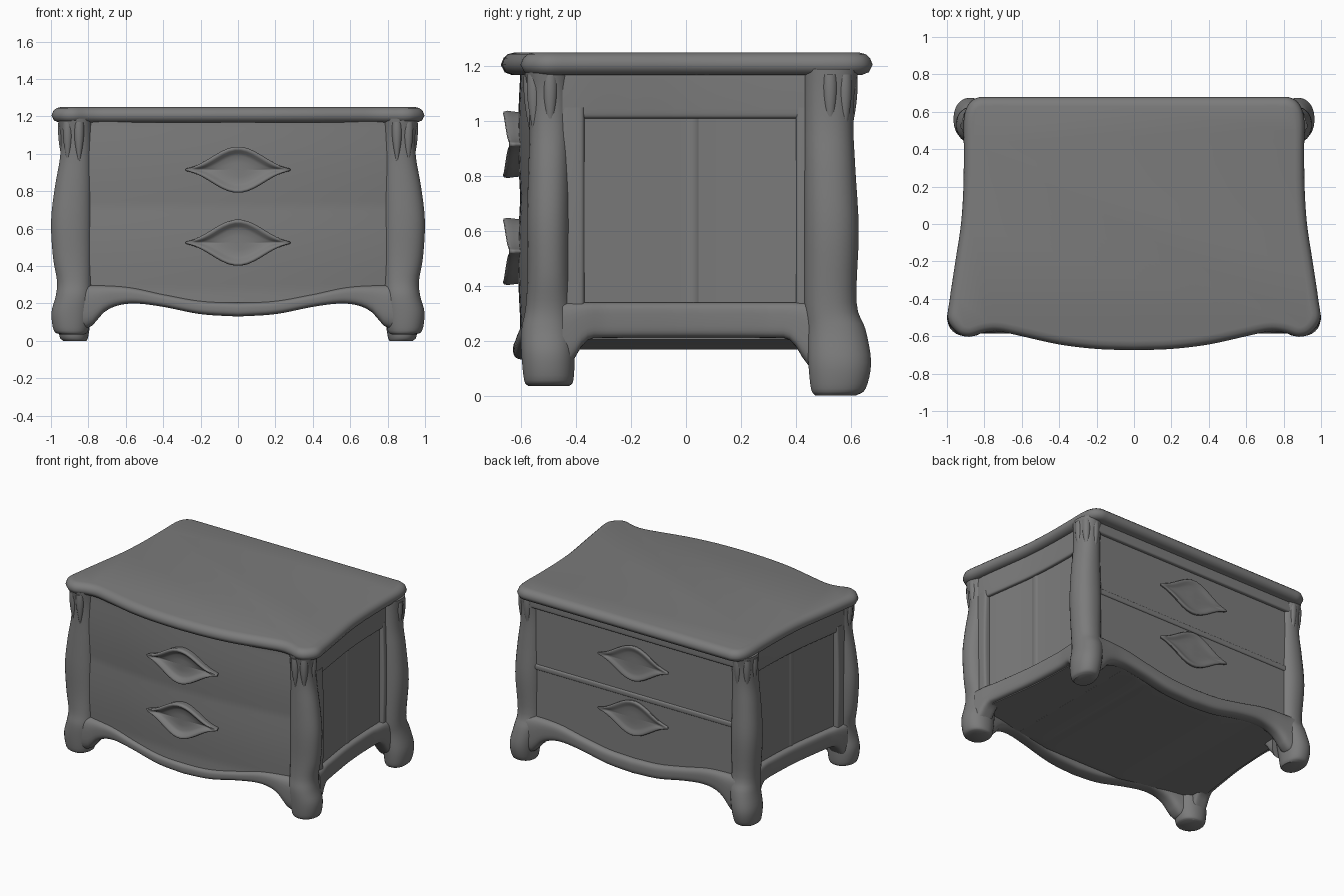
import bpy, bmesh, math
from mathutils import Vector

cube = bpy.data.objects.get("Cube")
if cube:
    bpy.data.objects.remove(cube, do_unlink=True)

GREY = (0.2, 0.2, 0.2, 1)
paint = bpy.data.materials.new("grey_finish")
paint.use_nodes = True
paint.diffuse_color = GREY
bsdf = paint.node_tree.nodes["Principled BSDF"]
bsdf.inputs["Base Color"].default_value = GREY
bsdf.inputs["Roughness"].default_value = 0.7


def spline(knots, steps=5):
    """Smooth path through knots of any dimension."""
    k = [Vector(p) for p in knots]
    k = [k[0] * 2 - k[1]] + k + [k[-1] * 2 - k[-2]]
    out = []
    for a, b, c, d in zip(k, k[1:], k[2:], k[3:]):
        for i in range(steps):
            t = i / steps
            out.append(0.5 * (2 * b + (c - a) * t + (2 * a - 5 * b + 4 * c - d) * t * t
                              + (3 * b - a - 3 * c + d) * t ** 3))
    return out + [k[-2]]


def lookup(knots, v):
    """Linear interpolation in (input, output) pairs."""
    for (a, fa), (b, fb) in zip(knots, knots[1:]):
        if v <= b:
            return fa + (fb - fa) * max(0, (v - a) / (b - a))
    return knots[-1][1]


def curve(knots):
    pts = spline(knots, 8)
    return lambda v: lookup(pts, v)


def rounded(a0, a1, b0, b1, power=5, n=28):
    """Rounded rectangle as pairs."""
    def warp(c):
        return math.copysign(abs(c) ** (2 / power), c)
    pts = []
    for i in range(n):
        t = math.tau * (i + 0.5) / n
        pts.append(((a0 + a1) / 2 + (a1 - a0) / 2 * warp(math.cos(t)),
                    (b0 + b1) / 2 + (b1 - b0) / 2 * warp(math.sin(t))))
    return pts


def loft(name, rings, mirror=False, angle=40):
    """Skin closed rings of equal length and cap both ends."""
    bm = bmesh.new()
    vs = [[bm.verts.new(p) for p in ring] for ring in rings]
    n = len(vs[0])
    for r, s in zip(vs, vs[1:]):
        for i in range(n):
            j = (i + 1) % n
            bm.faces.new((r[i], r[j], s[j], s[i]))
    bm.faces.new(vs[0])
    bm.faces.new(vs[-1])
    bmesh.ops.recalc_face_normals(bm, faces=bm.faces)
    mesh = bpy.data.meshes.new(name)
    bm.to_mesh(mesh)
    bm.free()
    mesh.materials.append(paint)
    ob = bpy.data.objects.new(name, mesh)
    bpy.context.collection.objects.link(ob)
    if mirror:
        ob.modifiers.new("mirror", "MIRROR").use_mirror_merge = False
    bpy.ops.object.select_all(action="DESELECT")
    bpy.context.view_layer.objects.active = ob
    ob.select_set(True)
    bpy.ops.object.shade_smooth_by_angle(angle=math.radians(angle))
    return ob


def span(a, b, n):
    return [a + (b - a) * i / n for i in range(n + 1)]


# Plan curves of the case: bowed front and waisted sides
def front_y(x):
    return -0.612 + 0.11 * x * x


side_x = curve([(-0.55, 0.985), (-0.4, 0.98), (-0.2, 0.952), (0, 0.925),
                (0.2, 0.912), (0.4, 0.908), (0.6, 0.908)])

# Top slab with a rounded edge
half = spline([(0, -0.675), (0.2, -0.668), (0.4, -0.644), (0.6, -0.6), (0.72, -0.575),
               (0.8, -0.58), (0.88, -0.603), (0.945, -0.582), (0.995, -0.51), (0.985, -0.4),
               (0.955, -0.2), (0.925, 0), (0.912, 0.2), (0.91, 0.4), (0.91, 0.56),
               (0.885, 0.64), (0.835, 0.676), (0.77, 0.68), (0.66, 0.68), (0.45, 0.68),
               (0.2, 0.68), (0, 0.68)])
outline = half + [Vector((-p.x, p.y)) for p in half[-2:0:-1]]
slab = []
for z, inset in [(1.168, 0.04), (1.178, 0.014), (1.205, 0), (1.23, 0.01), (1.244, 0.026), (1.25, 0.05)]:
    ring = []
    for i, p in enumerate(outline):
        d = (outline[(i + 1) % len(outline)] - outline[i - 1]).normalized()
        ring.append((p.x - d.y * inset, p.y + d.x * inset, z))
    slab.append(ring)
loft("top_slab", slab, angle=50)

# Case core: two gently swelling drawer fronts, recessed sides and back
core = []
for z in span(0.205, 1.19, 40):
    swell = 0.008 * abs(math.sin(math.pi * (z - 0.27) / 0.45))
    ring = [(x, front_y(x) + 0.008 - swell, z) for x in span(-0.84, 0.84, 28)]
    ring += [(side_x(y) - 0.072, y, z) for y in span(-0.46, 0.5, 12)]
    ring += [(0.8, 0.585, z), (-0.8, 0.585, z)]
    ring += [(0.072 - side_x(y), y, z) for y in span(0.5, -0.46, 12)]
    core.append(ring)
loft("case_body", core)

# Corner posts with feet: height, outer x, inner x, outer y, inner y
front_post = [(0.035, 0.95, 0.82, -0.575, -0.425), (0.055, 0.985, 0.80, -0.59, -0.41),
              (0.15, 0.998, 0.785, -0.6, -0.405), (0.24, 0.975, 0.78, -0.6, -0.41),
              (0.32, 0.968, 0.78, -0.585, -0.415), (0.45, 0.99, 0.78, -0.578, -0.42),
              (0.64, 1.0, 0.78, -0.58, -0.42), (0.82, 0.98, 0.78, -0.575, -0.42),
              (0.98, 0.952, 0.78, -0.57, -0.42), (1.1, 0.95, 0.78, -0.575, -0.42),
              (1.19, 0.965, 0.78, -0.59, -0.42)]
back_post = [(0, 0.935, 0.81, 0.62, 0.47), (0.025, 0.955, 0.80, 0.655, 0.455),
             (0.12, 0.965, 0.785, 0.675, 0.445), (0.24, 0.942, 0.765, 0.655, 0.44),
             (0.34, 0.935, 0.755, 0.622, 0.43), (0.6, 0.952, 0.755, 0.63, 0.43),
             (0.82, 0.938, 0.755, 0.618, 0.43), (0.98, 0.918, 0.755, 0.61, 0.43),
             (1.1, 0.915, 0.755, 0.615, 0.43), (1.19, 0.92, 0.755, 0.63, 0.43)]
for name, levels in (("front_post", front_post), ("back_post", back_post)):
    rings = [[(x, y, z) for x, y in rounded(xi, xo, min(yo, yi), max(yo, yi), 2.2)]
             for z, xo, xi, yo, yi in spline(levels, 4)]
    loft(name, rings, mirror=True)

# Carved leaves at the head of each post
for name, spots in (("front_leaf", ((0.85, -0.565), (0.91, -0.553), (0.935, -0.495))),
                    ("back_leaf", ((0.83, 0.598), (0.885, 0.578), (0.9, 0.525)))):
    for k, (cx, cy) in enumerate(spots):
        rings = []
        for t in span(0.03, 1, 12):
            r = 0.026 * math.sin(math.pi * t * 0.6) + 0.002
            rings.append([(cx + u, cy + v, 0.95 + 0.22 * t)
                          for u, v in rounded(-r, r, -r, r, 2, 12)])
        loft(f"{name}_{k + 1}", rings, mirror=True)

# Shaped aprons below the front and back, flaring into the feet
apron_low = curve([(0, 0.13), (0.2, 0.143), (0.4, 0.182), (0.55, 0.2), (0.65, 0.187),
                   (0.72, 0.15), (0.78, 0.08), (0.84, 0.06)])
apron_high = curve([(0, 0.205), (0.2, 0.215), (0.4, 0.25), (0.6, 0.29), (0.84, 0.3)])
flare = curve([(0, 0.018), (0.55, 0.018), (0.7, 0.028), (0.84, 0.05)])
xs = span(-0.84, 0.84, 56)
loft("front_apron", [[(x, y, z) for y, z in rounded(
    front_y(x) - flare(abs(x)), front_y(x) + 0.09, apron_low(abs(x)), apron_high(abs(x)), 3)]
    for x in xs])
loft("back_apron", [[(x, y, z) for y, z in rounded(
    0.52, 0.61 + 0.6 * flare(abs(x)), apron_low(abs(x)), apron_high(abs(x)) + 0.03, 3)] for x in xs])

# Floor sagging slightly between the aprons
loft("floor_panel", [[(x, y, z) for y, z in rounded(
    -0.52, 0.54, max(0.168, apron_low(abs(x)) + 0.005), 0.212, 12)] for x in span(-0.54, 0.54, 18)])

# Side frame: rails, stiles and a soft centre seam on the recessed panel
arch = curve([(-0.45, 0.08), (-0.41, 0.13), (-0.36, 0.2), (-0.28, 0.21), (0.3, 0.21),
              (0.38, 0.2), (0.43, 0.13), (0.47, 0.08)])
ys = span(-0.45, 0.47, 40)
loft("side_top_rail", [[(x, y, z) for x, z in rounded(
    side_x(y) - 0.14, side_x(y) - 0.048, 1.01, 1.19, 9)] for y in ys], mirror=True)
loft("side_bottom_rail", [[(x, y, z) for x, z in rounded(
    side_x(y) - 0.14, side_x(y) - 0.035 + 0.12 * max(0, abs(y) - 0.3), arch(y), 0.34, 4)]
    for y in ys], mirror=True)
for name, y0, y1 in (("side_front_stile", -0.46, -0.37), ("side_back_stile", 0.4, 0.48)):
    x = side_x((y0 + y1) / 2)
    loft(name, [[(u + 0.01 * math.sin(math.pi * (z - 0.25) / 0.8), v, z) for u, v in
                 rounded(x - 0.14, x - 0.046, y0, y1, 6)] for z in span(0.25, 1.05, 14)], mirror=True)
loft("side_panel_seam", [[(u, v, z) for u, v in rounded(0.83, 0.856, -0.01, 0.05, 2, 12)]
                         for z in (0.3, 1.03)], mirror=True)

# Back rails
loft("back_top_rail", [[(x, y, z) for y, z in rounded(0.54, 0.61, 1.1, 1.19, 6)]
                       for x in (-0.82, 0.82)])
loft("back_drawer_rail", [[(x, y, z) for y, z in rounded(0.56, 0.594, 0.66, 0.7, 3)]
                          for x in (-0.81, 0.81)])


# Leaf-shaped pulls: rounded rim around a sunken middle
def pull(name, cz, base, out, depth):
    def rim(scale, lift, squash=1):
        ring = []
        for i in range(48):
            a = math.tau * (i + 0.5) / 48
            x = 0.28 * math.cos(a)
            t = abs(x) / 0.28
            h = 0.108 * (0.5 + 0.5 * math.cos(math.pi * t)) + 0.016 * abs(math.sin(a)) ** 0.5
            ring.append((x * scale, base(x * scale) + out * lift * (1 - 0.3 * t),
                         cz + math.copysign(h, math.sin(a)) * scale * squash))
        return ring
    loft(name, [rim(0.94, -0.02), rim(0.98, depth * 0.4), rim(1.0, depth * 0.7), rim(0.97, depth * 0.95),
                rim(0.91, depth), rim(0.83, depth * 0.9), rim(0.76, depth * 0.6, 0.95),
                rim(0.66, depth * 0.45, 0.9), rim(0.5, depth * 0.4, 0.6), rim(0.3, depth * 0.4, 0.2)],
         angle=60)


for label, z in (("upper", 0.915), ("lower", 0.525)):
    pull(label + "_front_pull", z, front_y, -1, 0.056)
    pull(label + "_back_pull", z, lambda x: 0.585, 1, 0.024)
